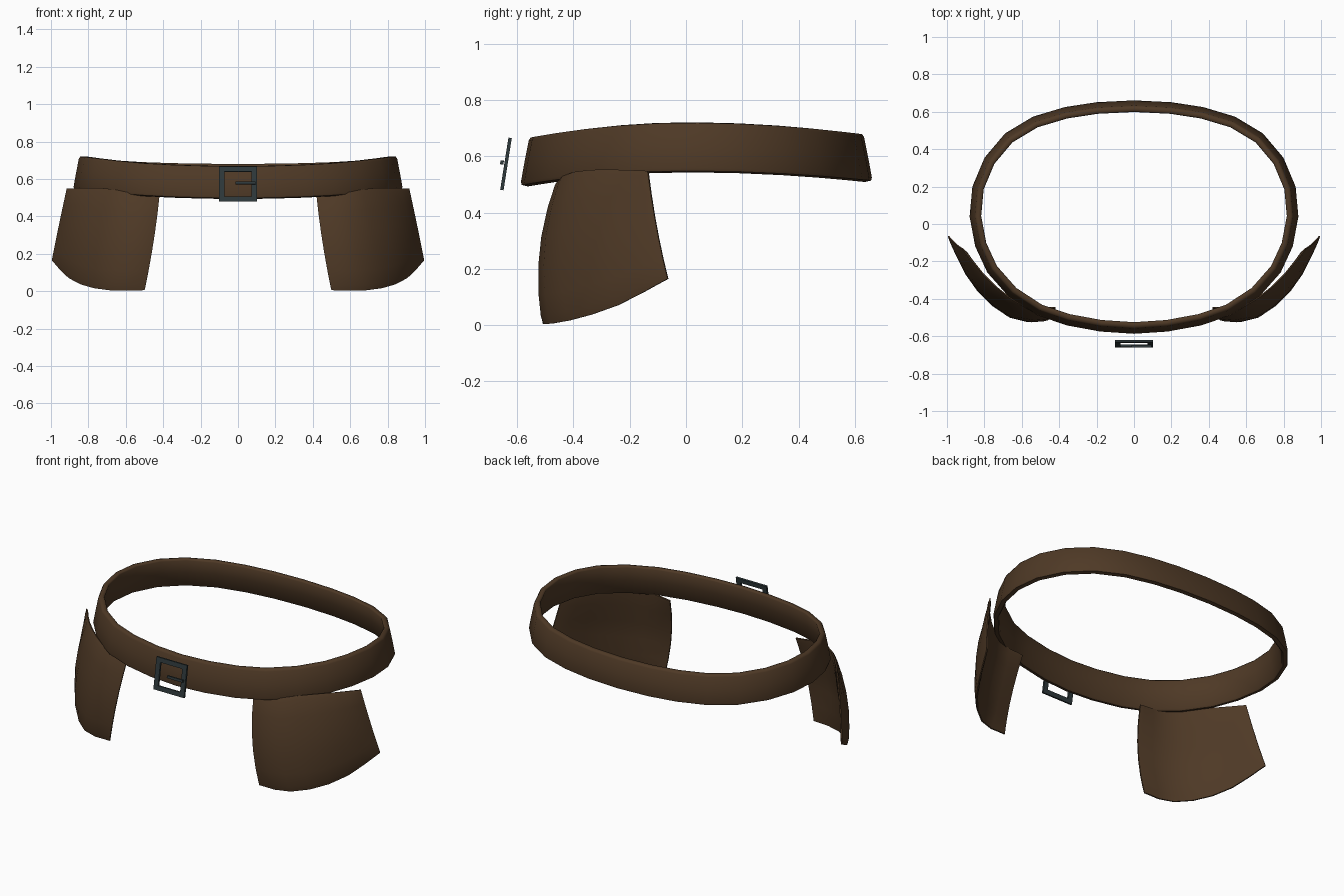
import bpy, bmesh, math
from mathutils import Vector, Matrix

if "Cube" in bpy.data.objects:
    bpy.data.objects.remove(bpy.data.objects["Cube"])


def material(name, rgb):
    m = bpy.data.materials.new(name)
    m.diffuse_color = (*rgb, 1)
    m.use_nodes = True
    m.node_tree.nodes["Principled BSDF"].inputs["Base Color"].default_value = m.diffuse_color
    return m


LEATHER = material("brown leather", (0.077, 0.041, 0.019))
METAL = material("dark steel", (0.027, 0.040, 0.043))


def finish(name, bm, mat, angle=None):
    bmesh.ops.recalc_face_normals(bm, faces=bm.faces)
    me = bpy.data.meshes.new(name)
    bm.to_mesh(me)
    bm.free()
    me.materials.append(mat)
    ob = bpy.data.objects.new(name, me)
    bpy.context.collection.objects.link(ob)
    if angle:
        bpy.ops.object.select_all(action='DESELECT')
        ob.select_set(True)
        bpy.context.view_layer.objects.active = ob
        bpy.ops.object.shade_smooth_by_angle(angle=math.radians(angle))
    return ob


# Belt: a slanted strap section swept round the waist outline
half = [(0, 0.662), (0.2, 0.652), (0.37, 0.626), (0.54, 0.575), (0.69, 0.485),
        (0.80, 0.355), (0.865, 0.2), (0.88, 0.04), (0.85, -0.12), (0.785, -0.26),
        (0.67, -0.39), (0.52, -0.488), (0.36, -0.543), (0.18, -0.576), (0, -0.588)]
outline = [Vector(p) for p in half + [(-x, y) for x, y in half[-2:0:-1]]]
# (inset from the outline, height fraction)
section = [(0.004, 0.03), (0.001, 0.09), (0.014, 0.5), (0.029, 0.93), (0.036, 0.99),
           (0.056, 1.0), (0.063, 0.95), (0.048, 0.5), (0.034, 0.05), (0.026, 0.0)]

bm = bmesh.new()
n, m = len(outline), len(section)
rings = []
for i, p in enumerate(outline):
    t = (outline[(i + 1) % n] - outline[i - 1]).normalized()
    inward = Vector((t.y, -t.x))
    k = (p.y / 0.588) ** 2 if p.y < 0 else (p.y / 0.66) ** 2
    top = 0.721 - k * (0.052 if p.y < 0 else 0.04)
    low = 0.543 - k * (0.05 if p.y < 0 else 0.034)
    ring = []
    for d, h in section:
        q = p + inward * d
        ring.append(bm.verts.new((q.x, q.y, low + (top - low) * h)))
    rings.append(ring)
for i in range(n):
    a, b = rings[i], rings[(i + 1) % n]
    for j in range(m):
        bm.faces.new((a[j], a[(j + 1) % m], b[(j + 1) % m], b[j]))
finish("belt_strap", bm, LEATHER, 60)

# Hip pouches: curved pads lofted through a top, a middle and a bottom curve
top_row = [(0.42, -0.455, 0.51), (0.57, -0.452, 0.527), (0.69, -0.385, 0.55),
           (0.81, -0.275, 0.555), (0.92, -0.14, 0.549)]
mid_row = [(0.452, -0.515, 0.26), (0.60, -0.515, 0.265), (0.755, -0.425, 0.28),
           (0.88, -0.285, 0.31), (0.963, -0.108, 0.35)]
low_row = [(0.50, -0.515, 0.005), (0.66, -0.498, 0.003), (0.80, -0.395, 0.022),
           (0.91, -0.245, 0.07), (1.0, -0.068, 0.165)]


def along(row, u):
    # Catmull-Rom curve through the row
    s = u * (len(row) - 1)
    i = min(int(s), len(row) - 2)
    t = s - i
    p1, p2 = Vector(row[i]), Vector(row[i + 1])
    p0 = Vector(row[i - 1]) if i else 2 * p1 - p2
    p3 = Vector(row[i + 2]) if i + 2 < len(row) else 2 * p2 - p1
    return 0.5 * (2 * p1 + (p2 - p0) * t + (2 * p0 - 5 * p1 + 4 * p2 - p3) * t ** 2
                  + (3 * p1 - p0 - 3 * p2 + p3) * t ** 3)


def surface(u, v):
    a, b, c = (along(r, u) for r in (top_row, mid_row, low_row))
    return a * (1 - v) * (1 - 2 * v) + b * 4 * v * (1 - v) + c * v * (2 * v - 1)


def pouch(name, side):
    us = [0, 0.04, 0.15, 0.3, 0.45, 0.6, 0.75, 0.88, 0.96, 1]
    vs = [0, 0.04, 0.2, 0.4, 0.6, 0.8, 0.94, 1]
    bm = bmesh.new()
    front, back = {}, {}
    for i, u in enumerate(us):
        for j, v in enumerate(vs):
            p = surface(u, v)
            uc, vc = min(max(u, 0.01), 0.99), min(max(v, 0.01), 0.99)
            du = surface(uc + 0.01, vc) - surface(uc - 0.01, vc)
            dv = surface(uc, vc + 0.01) - surface(uc, vc - 0.01)
            nor = du.cross(dv).normalized()
            if nor.dot(Vector((-0.6, 0.8, 0))) < 0:
                nor = -nor
            rim = min(u, 1 - u, v, 1 - v)
            thick = 0.012 + 0.023 * min(1, rim / 0.15)
            start = 0.005 if rim == 0 else 0
            f, b = p + nor * start, p + nor * thick
            front[i, j] = bm.verts.new((f.x * side, f.y, f.z))
            back[i, j] = bm.verts.new((b.x * side, b.y, b.z))
    U, V = len(us) - 1, len(vs) - 1
    for g in (front, back):
        for i in range(U):
            for j in range(V):
                bm.faces.new((g[i, j], g[i + 1, j], g[i + 1, j + 1], g[i, j + 1]))
    # Rim closing the two sheets
    loop = [(i, 0) for i in range(U)] + [(U, j) for j in range(V)]
    loop += [(i, V) for i in range(U, 0, -1)] + [(0, j) for j in range(V, 0, -1)]
    for k, a in enumerate(loop):
        b = loop[(k + 1) % len(loop)]
        bm.faces.new((front[a], front[b], back[b], back[a]))
    finish(name, bm, LEATHER, 50)


pouch("right_pouch", 1)
pouch("left_pouch", -1)


# Buckle: a tilted square frame with a prong
def buckle_matrix():
    return Matrix.Translation((0, -0.64, 0.573)) @ Matrix.Rotation(math.radians(-9), 4, 'X')


bm = bmesh.new()
levels = []
for y in (-0.006, 0.006):
    for w, h in ((0.102, 0.094), (0.073, 0.067)):
        levels.append([bm.verts.new((sx * w, y, sz * h))
                       for sx, sz in ((-1, -1), (1, -1), (1, 1), (-1, 1))])
of, inf, ob_, ib = levels
for a, b in ((of, inf), (ob_, ib), (of, ob_), (inf, ib)):
    for i in range(4):
        k = (i + 1) % 4
        bm.faces.new((a[i], a[k], b[k], b[i]))
bm.transform(buckle_matrix())
finish("buckle_frame", bm, METAL)

bm = bmesh.new()
bmesh.ops.create_cube(bm, size=1)
bm.transform(buckle_matrix() @ Matrix.Translation((0.04, -0.015, 0.003))
             @ Matrix.Diagonal((0.105, 0.012, 0.014, 1)))
finish("buckle_prong", bm, METAL)
